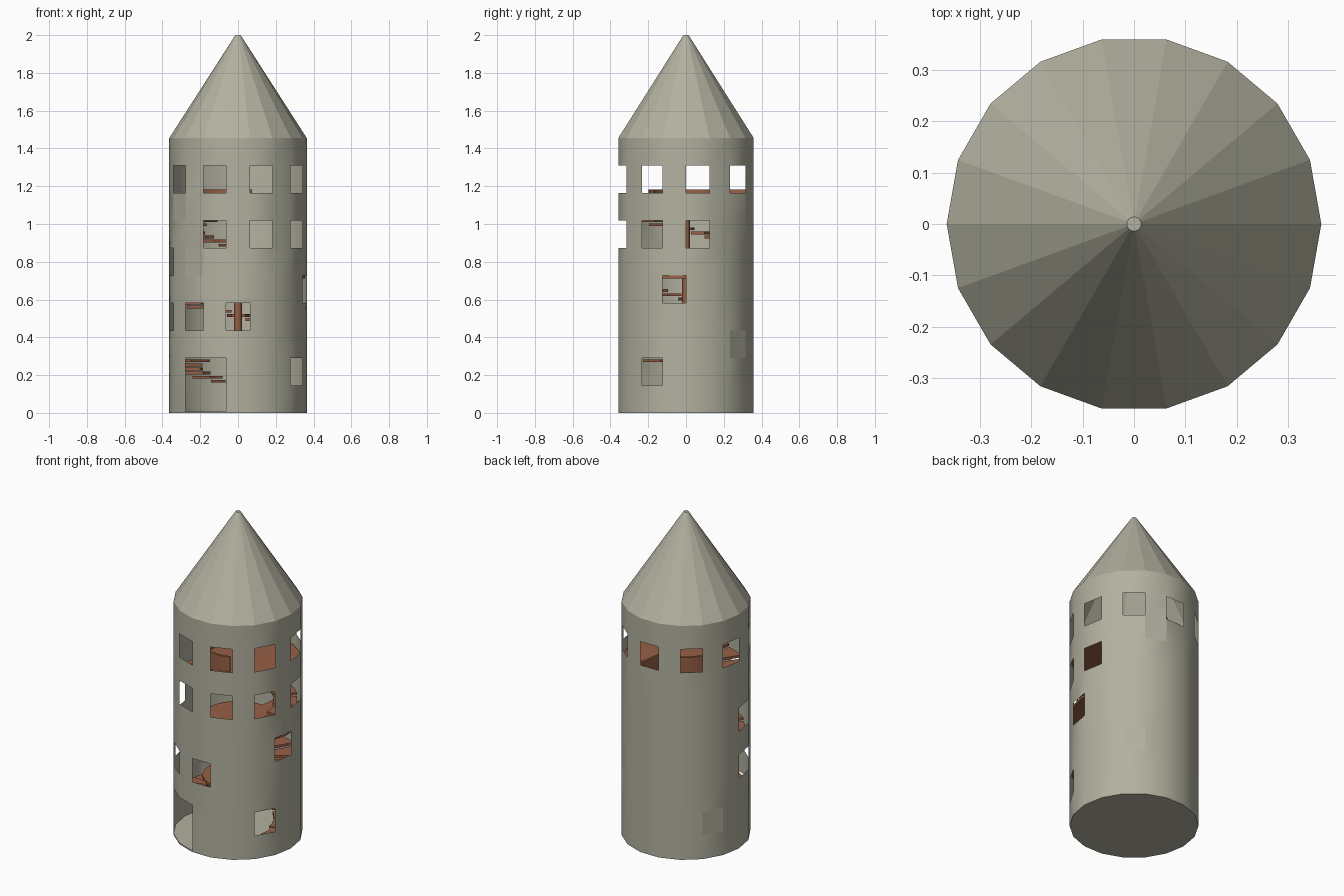
import bpy, bmesh, math

if "Cube" in bpy.data.objects:
    bpy.data.objects.remove(bpy.data.objects["Cube"])

SIDES, ROWS = 18, 10
R, WALL_H, TOP = 0.364, 1.455, 2.0
FLOOR = WALL_H / 4           # storey height, one full turn of the stair
INNER = 0.20                 # inner radius of the stair ring


def material(name, rgb):
    m = bpy.data.materials.new(name)
    m.diffuse_color = (*rgb, 1)
    m.use_nodes = True
    m.node_tree.nodes["Principled BSDF"].inputs["Base Color"].default_value = m.diffuse_color
    return m


stone = material("stone_grey", (0.45, 0.44, 0.35))
wood = material("red_brown_wood", (0.31, 0.115, 0.06))


def finish(bm, name, mat):
    me = bpy.data.meshes.new(name)
    bm.to_mesh(me)
    bm.free()
    me.materials.append(mat)
    ob = bpy.data.objects.new(name, me)
    bpy.context.collection.objects.link(ob)
    return ob


def polar(r, deg, z):
    a = math.radians(deg)
    return (r * math.cos(a), r * math.sin(a), z)


def sector(bm, r0, r1, a0, a1, z0, z1, n):
    """Solid ring segment between two radii, two angles and two heights."""
    rings = []
    for i in range(n + 1):
        a = a0 + (a1 - a0) * i / n
        rings.append([bm.verts.new(polar(r, a, z))
                      for r, z in ((r0, z0), (r1, z0), (r1, z1), (r0, z1))])
    for p, q in zip(rings, rings[1:]):
        for j in range(4):
            k = (j + 1) % 4
            bm.faces.new((p[j], p[k], q[k], q[j]))
    bm.faces.new(rings[0][::-1])
    bm.faces.new(rings[-1])
    bmesh.ops.recalc_face_normals(bm, faces=bm.faces)


def cylinder(bm, r, z0, z1, n):
    sets = [[bm.verts.new(polar(r, 360 * i / n, z)) for i in range(n)] for z in (z0, z1)]
    lo, hi = sets
    for i in range(n):
        j = (i + 1) % n
        bm.faces.new((lo[i], lo[j], hi[j], hi[i]))
    bm.faces.new(lo[::-1])
    bm.faces.new(hi)


# Openings as (row, start angle of the wall panel)
openings = {(8, a) for a in range(0, 360, 40)}
openings |= {(6, 240), (6, 280), (6, 320), (6, 0), (5, 180), (4, 340),
             (3, 180), (3, 220), (3, 260), (1, 320)}
openings |= {(r, a) for r in (0, 1) for a in (220, 240)}      # doorway
flat_panels = {(7, 200), (5, 220), (2, 40), (1, 140), (7, 60)}

# Tower wall: single sheet of panels, smooth, with panels left out
bm = bmesh.new()
grid = [[bm.verts.new(polar(R, 20 * i, WALL_H * r / ROWS)) for i in range(SIDES)]
        for r in range(ROWS + 1)]
for r in range(ROWS):
    for i in range(SIDES):
        if (r, 20 * i) in openings:
            continue
        j = (i + 1) % SIDES
        f = bm.faces.new((grid[r][i], grid[r][j], grid[r + 1][j], grid[r + 1][i]))
        f.smooth = (r, 20 * i) not in flat_panels
finish(bm, "tower_wall", stone)

# Ground slab
bm = bmesh.new()
cylinder(bm, R, 0, 0.008, SIDES)
finish(bm, "ground_slab", stone)

# Pointed roof, open underneath
bm = bmesh.new()
low = [bm.verts.new(polar(R, 20 * i, WALL_H)) for i in range(SIDES)]
tip = [bm.verts.new(polar(0.014, 20 * i, TOP)) for i in range(SIDES)]
for i in range(SIDES):
    j = (i + 1) % SIDES
    bm.faces.new((low[i], low[j], tip[j], tip[i]))
bm.faces.new(tip)
finish(bm, "roof", stone)

# Central post
bm = bmesh.new()
cylinder(bm, 0.02, 0.004, 3 * FLOOR - 0.01, 16)
finish(bm, "central_post", wood)

# Spiral stair: 50 steps in three turns
bm = bmesh.new()
STEPS, START = 50, -58.2
rise, turn = 3 * FLOOR / STEPS, 1080 / STEPS
for i in range(STEPS):
    a = START + turn * i
    z = rise * (i + 1)
    sector(bm, INNER, 0.335, a, a + turn, z - 0.015, z, 2)
finish(bm, "spiral_steps", wood)

# Floors: round platform plus a landing that leaves the stair opening free
OPEN_A, OPEN_B = 82, 301.8
for k in (1, 2, 3):
    bm = bmesh.new()
    z = FLOOR * k
    cylinder(bm, INNER, z - 0.015, z, 36)
    sector(bm, INNER - 0.002, 0.356, OPEN_B, OPEN_A + 360, z - 0.015, z, 8)
    finish(bm, f"floor_{k}", wood)

# Parapet round the top stair opening
bm = bmesh.new()
zt = 3 * FLOOR
sector(bm, INNER - 0.015, INNER, OPEN_A, 292, zt - 0.01, 1.183, 24)
sector(bm, INNER, 0.354, OPEN_A - 3, OPEN_A, zt - 0.01, 1.183, 1)
finish(bm, "stair_parapet", wood)
